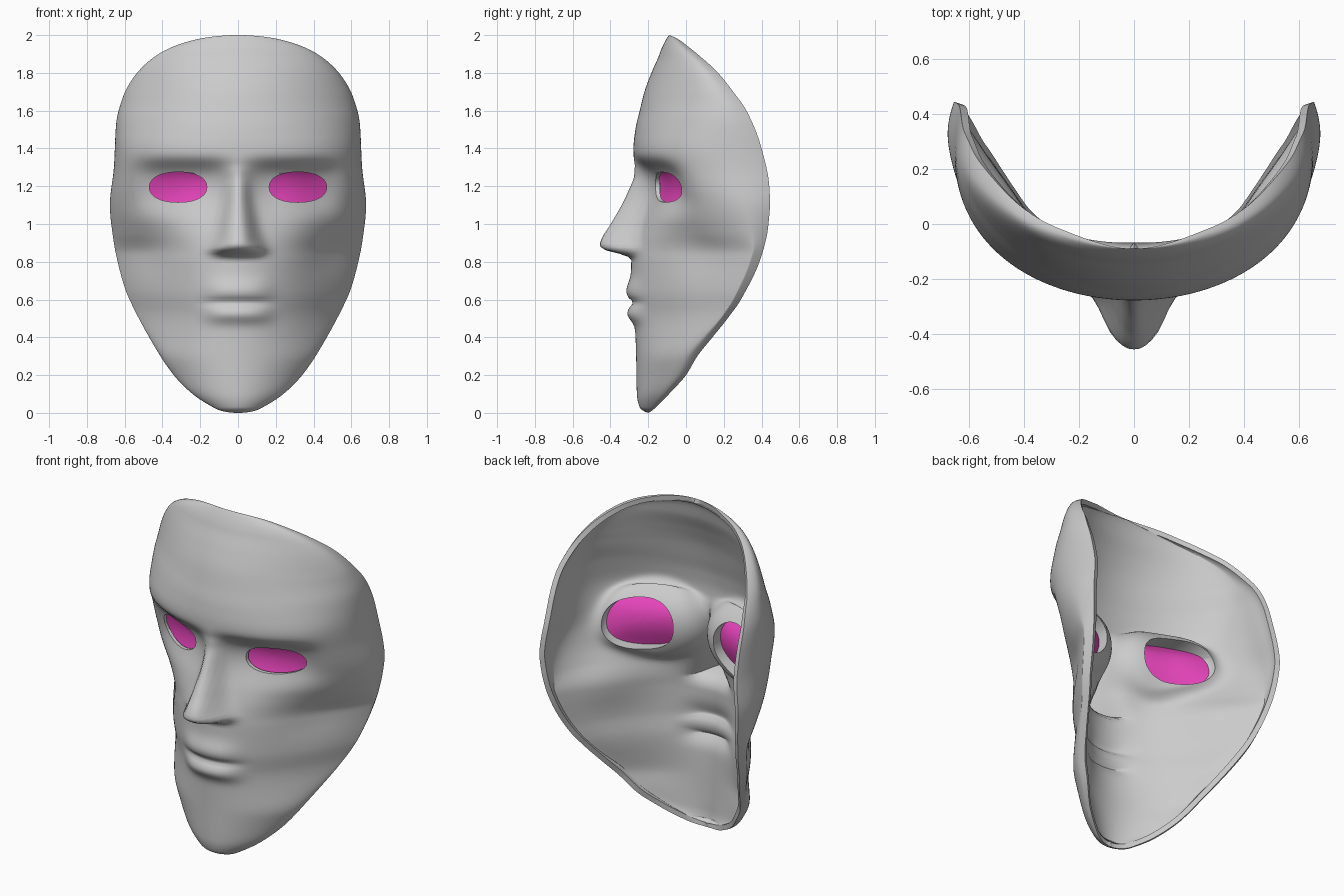
import bpy, bmesh
from math import sin, cos, asin, acos, pi, exp, radians, copysign
from mathutils.kdtree import KDTree

if "Cube" in bpy.data.objects:
    bpy.data.objects.remove(bpy.data.objects["Cube"])

AMAX = radians(105)          # sweep of each horizontal section, past the widest point
EYE = (0.317, 1.195)         # eye centre x, z
HOLE = (0.152, 0.08)         # half sizes of the eye opening
LENS = (0.185, 0.148)        # half sizes of the lens pocket on the inside


def angle(z):
    return acos(max(-1, min(1, 1 - z)))


def curve(keys, flat_ends=False):
    """Smooth monotone curve through (z, value) keys, spaced by polar angle."""
    t = [angle(k[0]) for k in keys]
    v = [k[1] for k in keys]
    d = [(v[i + 1] - v[i]) / (t[i + 1] - t[i]) for i in range(len(t) - 1)]
    m = [d[0]] + [2 * a * b / (a + b) if a * b > 0 else 0 for a, b in zip(d, d[1:])] + [d[-1]]
    if flat_ends:
        m[0] = m[-1] = 0

    def f(z):
        q = max(t[0], min(t[-1], angle(z)))
        i = max(j for j in range(len(d)) if t[j] <= q)
        h = t[i + 1] - t[i]
        s = (q - t[i]) / h
        return ((2*s**3 - 3*s*s + 1) * v[i] + (s**3 - 2*s*s + s) * h * m[i]
                + (3*s*s - 2*s**3) * v[i + 1] + (s**3 - s*s) * h * m[i + 1])
    return f


# Profiles: half width, front centre line, back rim, section slant, nose height, nose width
width = curve([(0, 0), (.01, .085), (.04, .15), (.1, .24), (.2, .34), (.4, .47), (.53, .54),
               (.65, .595), (.8, .637), (.9, .657), (1.1, .678), (1.3, .657), (1.53, .645),
               (1.67, .61), (1.78, .55), (1.9, .42), (1.97, .25), (2, 0)])
front = curve([(0, -.2), (.03, -.245), (.1, -.26), (.3, -.264), (.5, -.272), (.65, -.29),
               (.8, -.29), (1, -.27), (1.2, -.265), (1.3, -.278), (1.4, -.278), (1.5, -.268),
               (1.6, -.245), (1.7, -.22), (1.8, -.183), (1.9, -.14), (2, -.09)], True)
rim = curve([(0, -.2), (.02, -.17), (.1, -.09), (.2, 0), (.3, .06), (.4, .14), (.5, .22), (.6, .29),
             (.8, .38), (1, .437), (1.1, .445), (1.2, .44), (1.4, .4), (1.6, .32), (1.7, .25),
             (1.8, .17), (1.9, .06), (1.96, -.015), (2, -.09)], True)
slant = curve([(0, .5), (.27, .5), (.55, .95), (.84, .95), (.95, .65), (1.1, .3), (1.25, 0),
               (1.38, -.1), (1.55, .1), (1.74, .35), (2, .35)])
nose = curve([(.815, 0), (.832, .03), (.848, .085), (.865, .15), (.89, .176), (.93, .168),
              (1, .133), (1.1, .085), (1.2, .043), (1.25, .018), (1.31, 0)])
nose_w = curve([(.8, .125), (.86, .12), (.9, .105), (1, .08), (1.2, .055), (1.36, .06)])


def bump(x, z, cx, cz, rx, rz, p=1):
    return exp(-(((x - cx) / rx) ** 2 + ((z - cz) / rz) ** 2) ** p)


def surf(a, z):
    """Outer face surface at sweep angle a and height z."""
    F, R, k = front(z), rim(z), slant(z)
    x = width(z) * sin(a)
    full = (1 - cos(a)) / (1 - cos(AMAX))                             # rounded section
    lean = (1 - cos(a) * abs(cos(a))) / (1 + cos(AMAX) ** 2)          # receding section
    y = F + (R - F) * ((1 - k) * full + k * lean)
    ax = abs(x)
    y -= nose(z) * exp(-(ax / nose_w(z)) ** 3)
    y -= .02 * nose(z) / .175 * bump(ax, z, .1, .865, .035, .04)      # nostril wings
    brow = exp(-((z - 1.2) / .125) ** 4) if z > 1.2 else exp(-((z - 1.2) / .19) ** 2)
    y += .09 * brow * exp(-((ax - .285) / .245) ** 4)                 # eye sockets
    y += .035 * bump(ax, z, .48, .84, .12, .13)                       # cheek hollows
    y -= .015 * bump(ax, z, .42, 1.03, .16, .08)                      # cheekbones
    lip = exp(-(ax / .17) ** 4)
    y -= lip * (.026 * exp(-((z - .645) / .06) ** 2) + .036 * exp(-((z - .522) / .045) ** 2))
    y += lip * .018 * exp(-((z - .585) / .018) ** 2)                  # mouth line
    return x, y, z


def surf_x(x, z):
    """Surface depth at a front-view position."""
    return surf(asin(x / width(z)), z)[1]


def new_object(name, bm):
    me = bpy.data.meshes.new(name)
    bm.to_mesh(me)
    bm.free()
    ob = bpy.data.objects.new(name, me)
    bpy.context.collection.objects.link(ob)
    return ob


def select(ob):
    bpy.ops.object.select_all(action='DESELECT')
    ob.select_set(True)
    bpy.context.view_layer.objects.active = ob


def oval(size, k, s=1, n=40):
    """Point k on a rounded eye outline of the given half sizes."""
    c, q = cos(2 * pi * k / n), sin(2 * pi * k / n)
    return (EYE[0] + s * size[0] * copysign(abs(c) ** .9, c),
            EYE[1] + s * size[1] * copysign(abs(q) ** .9, q))


# Mask shell
NZ, NA = 180, 110
bm = bmesh.new()
grid = [[bm.verts.new(surf(AMAX * (2 * j / NA - 1), 1 - cos(pi * k / NZ)))
         for j in range(NA + 1)] for k in range(NZ + 1)]
for k in range(NZ):
    for j in range(NA):
        bm.faces.new((grid[k][j], grid[k][j + 1], grid[k + 1][j + 1], grid[k + 1][j]))
edge = [row[j].co.copy() for row in grid for j in (0, NA)]
bmesh.ops.remove_doubles(bm, verts=bm.verts, dist=1e-5)
mask = new_object("mask_shell", bm)

# Thickness: thin at the rim, raised ring around each eye on the inside
tree = KDTree(len(edge))
for i, co in enumerate(edge):
    tree.insert(co, i)
tree.balance()
group = mask.vertex_groups.new(name="thickness")
for v in mask.data.vertices:
    gap = tree.find(v.co)[2]
    w = .38 - .14 * exp(-(gap / .07) ** 2)
    w += .45 * bump(abs(v.co.x), v.co.z, EYE[0], EYE[1], .25, .21, 4)
    group.add([v.index], min(w, 1), 'REPLACE')
sol = mask.modifiers.new("thickness", 'SOLIDIFY')
sol.thickness, sol.offset, sol.vertex_group = .12, -1, "thickness"

# Eye hole cutters: small opening in front, wider pocket behind
bm = bmesh.new()
for side in (-1, 1):
    rings = []
    for size, dy in ((HOLE, -.3), (HOLE, .022), (LENS, .036), (LENS, .3)):
        pts = [oval(size, k) for k in range(40)]
        rings.append([bm.verts.new((side * x, surf_x(x, z) + dy, z)) for x, z in pts])
    for ring, dy in ((rings[0], -.3), (rings[-1], .3)):
        c = bm.verts.new((side * EYE[0], surf_x(*EYE) + dy, EYE[1]))
        for k in range(40):
            bm.faces.new((c, ring[k], ring[(k + 1) % 40]))
    for a, b in zip(rings, rings[1:]):
        for k in range(40):
            n = (k + 1) % 40
            bm.faces.new((a[n], a[k], b[k], b[n]))
bmesh.ops.recalc_face_normals(bm, faces=bm.faces)
cutter = new_object("eye_cutter", bm)
cutter.hide_render = True
cut = mask.modifiers.new("eye_holes", 'BOOLEAN')
cut.operation, cut.object, cut.solver = 'DIFFERENCE', cutter, 'EXACT'
select(mask)
bpy.ops.object.modifier_apply(modifier="thickness")
bpy.ops.object.modifier_apply(modifier="eye_holes")
bpy.data.objects.remove(cutter)
bpy.ops.object.shade_smooth_by_angle(angle=radians(60))

# Coloured lenses set in the pockets behind the holes
pink = bpy.data.materials.new("pink")
pink.diffuse_color = (.8, .06, .5, 1)
pink.use_nodes = True
pink.node_tree.nodes["Principled BSDF"].inputs["Base Color"].default_value = pink.diffuse_color
for side, label in ((-1, "left"), (1, "right")):
    bm = bmesh.new()

    def lens_point(x, z):
        return bm.verts.new((side * x, surf_x(x, z) + .04, z))

    centre = lens_point(*EYE)
    rings = [[lens_point(*oval(LENS, k, 1.02 * r / 6)) for k in range(40)] for r in range(1, 7)]
    for k in range(40):
        n = (k + 1) % 40
        bm.faces.new((centre, rings[0][k], rings[0][n]))
        for a, b in zip(rings, rings[1:]):
            bm.faces.new((a[k], b[k], b[n], a[n]))
    if side < 0:
        bmesh.ops.reverse_faces(bm, faces=bm.faces)
    lens = new_object(label + "_eye_lens", bm)
    lens.data.materials.append(pink)
    select(lens)
    bpy.ops.object.shade_smooth_by_angle(angle=radians(60))
